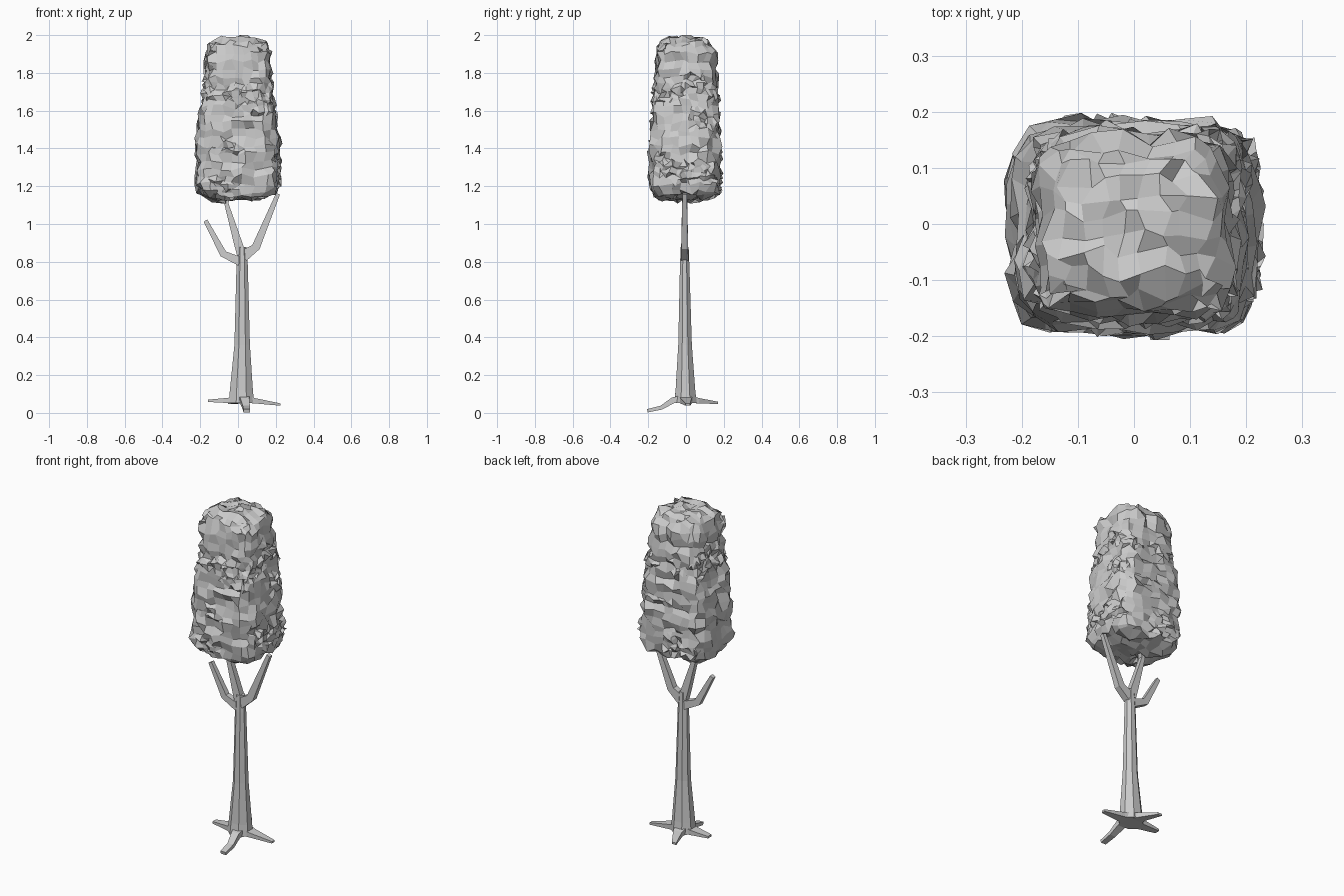
import bpy, bmesh, math, random
from mathutils import Vector, noise

if "Cube" in bpy.data.objects:
    bpy.data.objects.remove(bpy.data.objects["Cube"])

random.seed(7)


def finish(name, bm):
    bmesh.ops.recalc_face_normals(bm, faces=bm.faces)
    mesh = bpy.data.meshes.new(name)
    bm.to_mesh(mesh)
    bm.free()
    obj = bpy.data.objects.new(name, mesh)
    bpy.context.collection.objects.link(obj)
    return obj


def limb(name, path, side, sides=4):
    """Tapered tube; path = (x, y, z, half width along side, half thickness)."""
    bm = bmesh.new()
    pts = [Vector(p[:3]) for p in path]
    side = Vector(side)
    k = 1 / math.cos(math.pi / sides)
    rings = []
    for i, p in enumerate(path):
        tangent = pts[min(i + 1, len(pts) - 1)] - pts[max(i - 1, 0)]
        up = tangent.cross(side).normalized()
        ring = []
        for j in range(sides):
            a = 2 * math.pi * (j + 0.5) / sides
            ring.append(bm.verts.new(pts[i] + side * p[3] * k * math.cos(a)
                                     + up * p[4] * k * math.sin(a)))
        rings.append(ring)
    for r0, r1 in zip(rings, rings[1:]):
        for j in range(sides):
            n = (j + 1) % sides
            bm.faces.new((r0[j], r0[n], r1[n], r1[j]))
    bm.faces.new(rings[0])
    bm.faces.new(rings[-1])
    return finish(name, bm)


# Trunk with flared foot
limb("trunk", [(0.018, -0.003, 0.052, 0.060, 0.067),
               (0.018, -0.003, 0.12, 0.052, 0.061),
               (0.022, -0.005, 0.36, 0.036, 0.041),
               (0.022, -0.007, 0.78, 0.025, 0.030),
               (0.022, -0.007, 0.878, 0.021, 0.024)], (0, 1, 0), 8)

# Forked branches
limb("left_branch", [(0.015, -0.007, 0.80, 0.020, 0.024),
                     (-0.078, -0.007, 0.842, 0.016, 0.019),
                     (-0.172, -0.007, 1.018, 0.012, 0.011)], (0, 1, 0))
limb("middle_branch", [(0.018, -0.007, 0.84, 0.019, 0.024),
                       (0.0, -0.007, 0.90, 0.018, 0.022),
                       (-0.062, -0.007, 1.11, 0.014, 0.011),
                       (-0.04, -0.007, 1.17, 0.012, 0.010)], (0, 1, 0))
limb("right_branch", [(0.028, -0.007, 0.83, 0.02, 0.03),
                      (0.095, -0.007, 0.878, 0.018, 0.022),
                      (0.212, -0.007, 1.16, 0.012, 0.011)], (0, 1, 0))

# Splayed roots
limb("left_root", [(0.02, 0, 0.076, 0.042, 0.022), (-0.05, 0, 0.066, 0.030, 0.014),
                   (-0.16, 0.005, 0.064, 0.016, 0.006)], (0, 1, 0))
limb("right_root", [(0.02, 0, 0.076, 0.042, 0.022), (0.09, 0, 0.064, 0.030, 0.014),
                    (0.225, 0.01, 0.044, 0.012, 0.006)], (0, 1, 0))
limb("front_root", [(0.03, 0, 0.076, 0.036, 0.022), (0.035, -0.07, 0.066, 0.024, 0.016),
                    (0.044, -0.13, 0.028, 0.019, 0.011),
                    (0.046, -0.205, 0.011, 0.017, 0.009)], (1, 0, 0))
limb("back_root", [(0.015, 0, 0.076, 0.042, 0.022), (0.005, 0.07, 0.064, 0.028, 0.014),
                   (-0.04, 0.17, 0.053, 0.014, 0.006)], (1, 0, 0))

# Foliage outline: height, half width x, half depth y
PROFILE = [(1.13, 0.180, 0.158), (1.20, 0.212, 0.180), (1.40, 0.212, 0.180),
           (1.60, 0.192, 0.172), (1.70, 0.174, 0.160), (1.90, 0.163, 0.152),
           (1.985, 0.130, 0.120)]


def outline(z):
    for (z0, a0, b0), (z1, a1, b1) in zip(PROFILE, PROFILE[1:]):
        if z <= z1 + 1e-6:
            t = max(0, (z - z0) / (z1 - z0))
            return a0 + (a1 - a0) * t, b0 + (b1 - b0) * t
    return PROFILE[-1][1:]


# Foliage: divided box, rounded to the outline, then crumpled
bm = bmesh.new()
bmesh.ops.create_cube(bm, size=2)
upright = [e for e in bm.edges if abs(e.verts[0].co.z - e.verts[1].co.z) > 1]
bmesh.ops.subdivide_edges(bm, edges=upright, cuts=2)
bmesh.ops.subdivide_edges(bm, edges=bm.edges[:], cuts=6, use_grid_fill=True)
for v in bm.verts:
    x, y, z = v.co
    big = max(abs(x), abs(y))
    norm = (abs(x) ** 5 + abs(y) ** 5) ** 0.2 or 1
    height = 1.5575 + 0.4275 * z
    a, b = outline(height)
    if abs(z) > 0.999:
        height -= 0.025 * big ** 4 * z
    v.co = (x * a * big / norm, y * b * big / norm - 0.003, height)

# Finer leaf clusters in patches
patches = [f for f in bm.faces
           if noise.noise(f.calc_center_median() * 7) > 0.28
           or (1.66 < f.calc_center_median().z < 1.75 and random.random() < 0.4)]
edges = list({e for f in patches for e in f.edges})
bmesh.ops.subdivide_edges(bm, edges=edges, cuts=1, use_grid_fill=True)
bm.normal_update()
for v in bm.verts:
    j = Vector([random.uniform(-1, 1) for _ in range(3)]) * 0.014
    v.co += j + v.normal * random.uniform(-0.008, 0.013)
    v.co.z = min(v.co.z, 2.0)
finish("foliage", bm)
